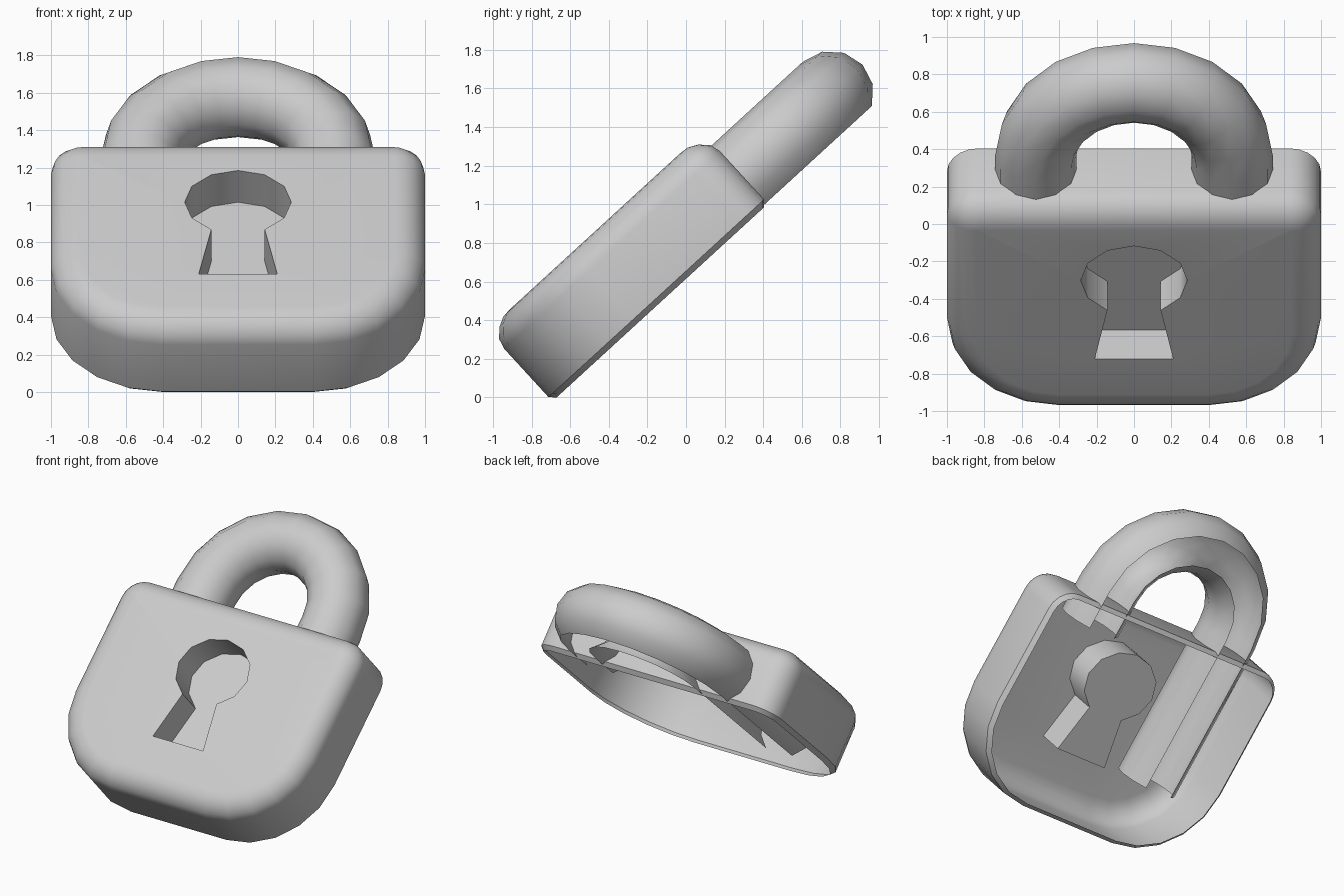
import bpy, bmesh
from math import sin, cos, radians
from mathutils import Matrix

if "Cube" in bpy.data.objects:
    bpy.data.objects.remove(bpy.data.objects["Cube"])

# The lock is built upright (x across, depth toward -y, z up), then leaned back
LEAN = Matrix.Translation((0, -0.67, 0)) @ Matrix.Rotation(radians(-47.5), 4, 'X')

grey = bpy.data.materials.new("light_grey")
grey.use_nodes = True
grey.diffuse_color = (0.6, 0.6, 0.6, 1)
grey.node_tree.nodes["Principled BSDF"].inputs["Base Color"].default_value = (0.6, 0.6, 0.6, 1)


def finish(name, bm, angle):
    bmesh.ops.recalc_face_normals(bm, faces=bm.faces)
    mesh = bpy.data.meshes.new(name)
    bm.to_mesh(mesh)
    bm.free()
    obj = bpy.data.objects.new(name, mesh)
    obj.matrix_world = LEAN
    mesh.materials.append(grey)
    bpy.context.collection.objects.link(obj)
    bpy.ops.object.select_all(action='DESELECT')
    obj.select_set(True)
    bpy.context.view_layer.objects.active = obj
    bpy.ops.object.shade_smooth_by_angle(angle=radians(angle))


def ring(bm, points, depth):
    return [bm.verts.new((x, -depth, z)) for x, z in points]


def bridge(bm, a, b, closed=True):
    for i in range(len(a) if closed else len(a) - 1):
        j = (i + 1) % len(a)
        bm.faces.new((a[i], a[j], b[j], b[i]))


def body_outline(inset):
    """Rounded rectangle with wide lower corners and tight upper ones."""
    corners = [(0.4, 0.57, 0.6, -90), (0.83, 1.315, 0.17, 0)]
    half = []
    for cx, cz, r, start in corners:
        for k in range(6):
            a = radians(start + 18 * k)
            half.append((cx + (r - inset) * cos(a), cz + (r - inset) * sin(a)))
    return half + [(-x, z) for x, z in reversed(half)]


def keyhole_outline():
    head = [(0.285 * cos(radians(a)), 0.957 + 0.25 * sin(radians(a)))
            for a in range(-60, 241, 30)]
    return head + [(-0.21, 0.388), (0.21, 0.388)]


# Body: shell open at the back, rounded front edge, sunken keyhole
bm = bmesh.new()
sections = [(0, 0.03), (0.03, 0), (0.37, 0), (0.425, 0.015),
            (0.47, 0.06), (0.495, 0.11), (0.5, 0.16)]
rings = [ring(bm, body_outline(inset), depth) for depth, inset in sections]
for a, b in zip(rings, rings[1:]):
    bridge(bm, a, b)
mouth = ring(bm, keyhole_outline(), 0.5)
floor = ring(bm, keyhole_outline(), 0.27)
bridge(bm, mouth, floor)
bm.faces.new(floor)
border = set(rings[-1]) | set(mouth)
edges = [e for e in bm.edges if set(e.verts) <= border]
bmesh.ops.triangle_fill(bm, edges=edges, use_beauty=True, normal=(0, -1, 0))
finish("lock_body", bm, 35)

# Shackle: twelve-sided tube without its back strip, one long leg and one short
bm = bmesh.new()
path = [(-0.525, 0.42, 180)]
path += [(0.525 * cos(radians(a)), 1.59 + 0.525 * sin(radians(a)), a)
         for a in range(180, -1, -18)]
path += [(0.525, 1.3, 0)]
loops = []
for x, z, a in path:
    loop = []
    for t in range(-60, 241, 30):
        out = 0.217 * cos(radians(t))
        loop.append(bm.verts.new((x + out * cos(radians(a)),
                                  -0.2 - 0.22 * sin(radians(t)),
                                  z + out * sin(radians(a)))))
    loops.append(loop)
for a, b in zip(loops, loops[1:]):
    bridge(bm, a, b, closed=False)
finish("shackle", bm, 45)
